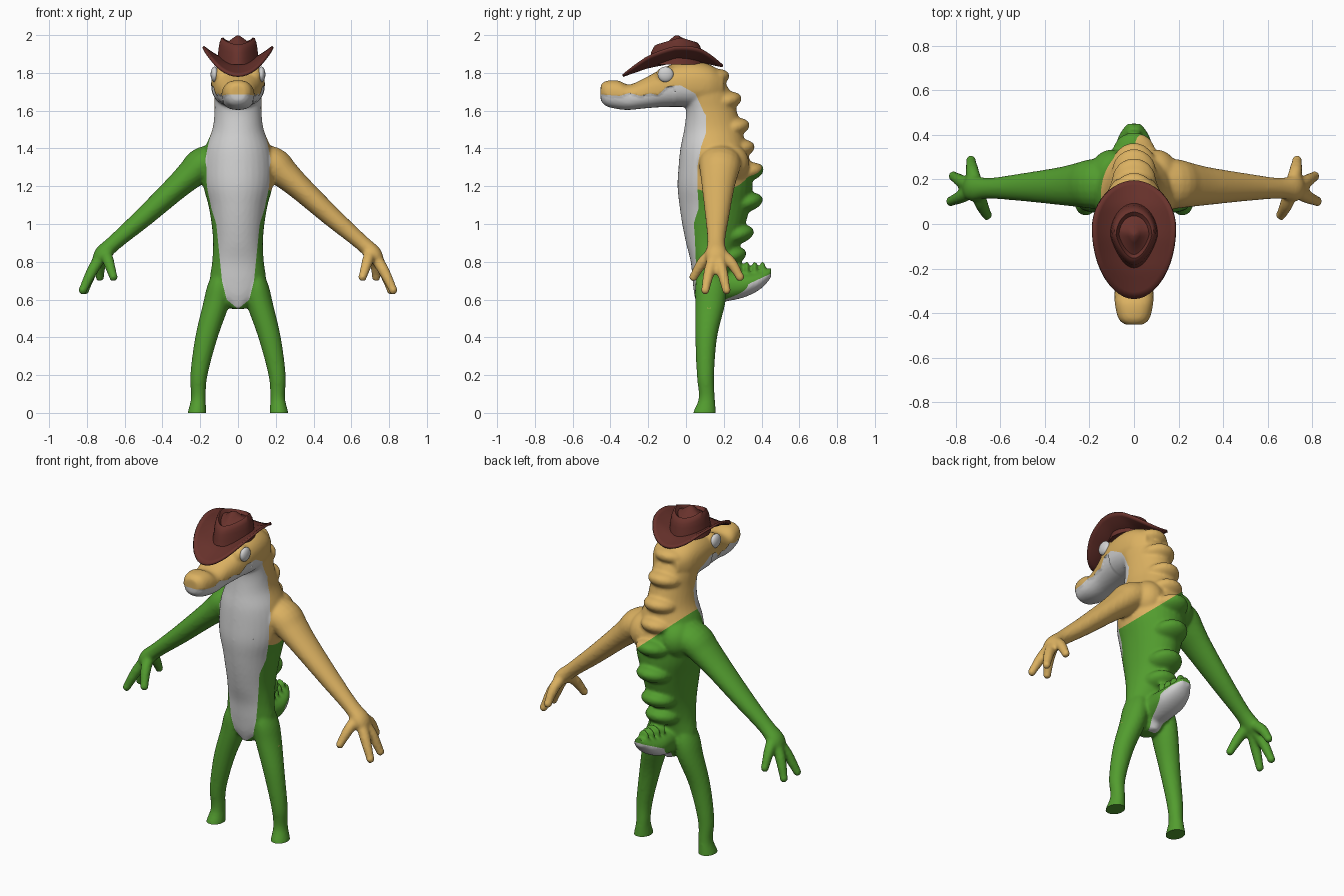
import bpy, bmesh, math
from mathutils import Vector, Matrix

old = bpy.data.objects.get("Cube")
if old:
    bpy.data.objects.remove(old, do_unlink=True)


def material(name, rgb):
    m = bpy.data.materials.new(name)
    m.use_nodes = True
    m.diffuse_color = (*rgb, 1)
    m.node_tree.nodes["Principled BSDF"].inputs["Base Color"].default_value = (*rgb, 1)
    return m


green = material("leaf green", (.085, .335, .028))
tan = material("sandy tan", (.71, .44, .12))
white = material("pale grey", (.64, .64, .64))
brown = material("hat brown", (.14, .032, .025))


def finish(name, bm, mats):
    bmesh.ops.recalc_face_normals(bm, faces=bm.faces)
    me = bpy.data.meshes.new(name)
    bm.to_mesh(me)
    bm.free()
    ob = bpy.data.objects.new(name, me)
    bpy.context.collection.objects.link(ob)
    for m in mats:
        me.materials.append(m)
    return ob


def smooth(ob, angle):
    bpy.ops.object.select_all(action='DESELECT')
    ob.select_set(True)
    bpy.context.view_layer.objects.active = ob
    bpy.ops.object.shade_smooth_by_angle(angle=math.radians(angle))


def lin(table, v):
    """Piecewise linear lookup."""
    if v <= table[0][0]:
        return table[0][1]
    for (a, p), (b, q) in zip(table, table[1:]):
        if v <= b:
            return p + (q - p) * (v - a) / (b - a)
    return table[-1][1]


def spline(rows, n=5):
    """Resample station rows with a Catmull-Rom curve."""
    out = []
    for i in range(len(rows) - 1):
        quad = [rows[max(i - 1, 0)], rows[i], rows[i + 1], rows[min(i + 2, len(rows) - 1)]]
        for k in range(n):
            t = k / n
            out.append([b + t * (c - a + t * (2 * a - 5 * b + 4 * c - d + t * (3 * (b - c) + d - a))) / 2
                        for a, b, c, d in zip(*quad)])
    return out + [list(rows[-1])]


def loft(bm, rings):
    loops = [[bm.verts.new(p) for p in ring] for ring in rings]
    for lo, hi in zip(loops, loops[1:]):
        for i in range(len(lo)):
            bm.faces.new((lo[i - 1], lo[i], hi[i], hi[i - 1]))
    bm.faces.new(loops[0])
    bm.faces.new(loops[-1])


def circle(n=32):
    return [(math.cos(a), math.sin(a)) for a in (2 * math.pi * i / n for i in range(n))]


def power(v, e):
    return math.copysign(abs(v) ** e, v)


def ball(bm, centre, radii, tilt=0):
    bmesh.ops.create_uvsphere(bm, u_segments=24, v_segments=14, radius=1,
                              matrix=Matrix.Translation(centre) @ Matrix.Rotation(tilt, 4, 'X')
                              @ Matrix.Diagonal((*radii, 1)))


def tube(bm, rows):
    """Rows hold x, y, z, radius in the bend plane, radius across."""
    rows = spline(rows, 4)
    pts = [Vector(r[:3]) for r in rows]
    rings = []
    for i, r in enumerate(rows):
        d = (pts[min(i + 1, len(pts) - 1)] - pts[max(i - 1, 0)]).normalized()
        u = d.cross(Vector((0, 1, 0))).normalized()
        v = u.cross(d)
        rings.append([pts[i] + u * c * r[3] + v * s * r[4] for c, s in circle(20)])
    loft(bm, rings)


def lengthwise(bm, rows, e):
    """Rows hold y, half width, top, bottom."""
    loft(bm, [[(w * power(c, e), y, (t + b) / 2 + (t - b) / 2 * power(s, e)) for c, s in circle()]
              for y, w, t, b in spline(rows)])


bm = bmesh.new()

# torso and neck: z, half width, front, widest, back
torso = [(.55, .035, .065, .12, .19), (.62, .12, .045, .13, .21), (.7, .148, .035, .13, .22),
         (.8, .137, .025, .12, .245), (.9, .132, 0, .12, .28), (1, .14, -.02, .12, .315),
         (1.1, .157, -.035, .13, .34), (1.2, .183, -.045, .14, .352), (1.3, .19, -.04, .15, .345),
         (1.4, .175, -.03, .14, .322), (1.5, .136, -.01, .12, .296), (1.6, .124, 0, .1, .268),
         (1.7, .125, -.02, .08, .235), (1.78, .1, -.02, .07, .185)]
loft(bm, [[(w * c, m + (b - m if s > 0 else m - f) * s, z) for c, s in circle()]
          for z, w, f, m, b in spline(torso)])

# head, snout and tail
lengthwise(bm, [(-.452, .04, 1.735, 1.655), (-.425, .07, 1.757, 1.625), (-.36, .086, 1.76, 1.608),
                (-.3, .09, 1.738, 1.604), (-.22, .1, 1.772, 1.612), (-.14, .122, 1.815, 1.618),
                (-.06, .138, 1.85, 1.62), (.04, .142, 1.862, 1.62), (.13, .127, 1.842, 1.63),
                (.2, .085, 1.795, 1.66)], .82)
lengthwise(bm, [(.13, .08, .77, .58), (.25, .085, .752, .597), (.33, .087, .743, .62),
                (.4, .067, .752, .66), (.45, .032, .768, .715)], .95)

# back ridges and tail ridges
for y, z in [(.228, 1.765), (.293, 1.645), (.335, 1.505), (.362, 1.39), (.41, 1.27),
             (.405, 1.11), (.358, .94), (.318, .825)]:
    ball(bm, (0, y - .1, z), (.1, .105, .052), .25)
for k in range(4):
    ball(bm, (0, .28 + .042 * k, .757), (.06 - .008 * k, .016, .046))

for s in (1, -1):
    # legs
    leg = [(.085, .13, .78, .03, .05), (.1, .13, .68, .06, .08), (.115, .128, .58, .07, .08),
           (.167, .107, .4, .06, .058), (.207, .103, .2, .046, .046), (.21, .11, .08, .039, .043),
           (.217, .098, 0, .05, .061), (.217, .098, -.05, .05, .061)]
    loft(bm, [[(s * x + rx * c, y + ry * q, z) for c, q in circle(24)] for x, y, z, rx, ry in spline(leg)])
    # shoulder blades
    ball(bm, (s * .1, .22, 1.32), (.1, .115, .11))
    # arms and palms
    arm = [(.05, .18, 1.36, .07, .11), (.18, .18, 1.32, .09, .112), (.25, .175, 1.262, .078, .1),
           (.33, .17, 1.19, .066, .086), (.5, .165, 1.035, .053, .063), (.65, .16, .905, .042, .047),
           (.72, .16, .84, .043, .058), (.75, .16, .795, .025, .045)]
    tube(bm, [(s * x, y, z, a, b) for x, y, z, a, b in arm])
    # fingers
    for mid, tip in [((.685, .09, .8), (.66, .04, .72)), ((.77, .125, .755), (.822, .102, .65)),
                     ((.77, .19, .755), (.81, .214, .65)), ((.725, .235, .8), (.732, .285, .72))]:
        path = [(.705, .16, .86), mid, tip]
        tube(bm, [(s * p[0], p[1], p[2], r, r) for p, r in zip(path, (.032, .03, .022))])
        ball(bm, (s * tip[0], tip[1], tip[2]), (.024, .024, .024))
    # eye sockets
    ball(bm, (s * .085, -.1, 1.785), (.046, .062, .05))

body = finish("body", bm, (green, tan, white))
remesh = body.modifiers.new("blend", 'REMESH')
remesh.mode = 'VOXEL'
remesh.voxel_size = .009
soft = body.modifiers.new("soften", 'SMOOTH')
soft.factor = .5
soft.iterations = 8
dg = bpy.context.evaluated_depsgraph_get()
blended = bpy.data.meshes.new_from_object(body.evaluated_get(dg))
body.modifiers.clear()
body.data = blended
blended.materials.clear()
for m in (green, tan, white):
    blended.materials.append(m)

# skin colour regions, positive inside
BELLY_WIDTH = [(0, -.2), (.55, 0), (.6, .06), (.7, .085), (.8, .095), (1, .115), (1.2, .178),
               (1.42, .2), (1.5, .4)]
BELLY_DEPTH = [(.6, .1), (1.2, .06), (1.3, .06), (1.41, .08), (1.48, .105)]
MOUTH = [(-.44, 1.685), (-.35, 1.678), (-.3, 1.694), (-.24, 1.678), (-.19, 1.692), (-.15, 1.682),
         (-.1, 1.728), (-.03, 1.735), (.05, 1.69), (.1, 1.58)]


def tan_area(p):
    return max(p.z - 1.33 + .9 * p.x, min(p.x - .19, p.z - .55))


def white_area(p):
    front = min(lin(BELLY_DEPTH, p.z) - p.y, lin(BELLY_WIDTH, p.z) - abs(p.x), lin(MOUTH, p.y) - p.z)
    tail = min(.65 + .46 * (p.y - .26) - p.z, .03 + .35 * (p.y - .17) - abs(p.x), p.y - .15)
    return max(front, tail)


def snap(bm, area):
    """Pull vertices onto a region border so it runs cleanly."""
    d = {v: area(v.co) for v in bm.verts}
    for e in bm.edges:
        a, b = e.verts
        if d[a] * d[b] < 0:
            t = d[a] / (d[a] - d[b])
            v = a if t < .5 else b
            v.co = a.co.lerp(b.co, t)
            d[v] = 0


bm = bmesh.new()
bm.from_mesh(blended)
# flat soles
bmesh.ops.bisect_plane(bm, geom=bm.verts[:] + bm.edges[:] + bm.faces[:], plane_co=(0, 0, 0),
                       plane_no=(0, 0, 1), clear_inner=True)
bmesh.ops.holes_fill(bm, edges=[e for e in bm.edges if e.is_boundary], sides=0)
bmesh.ops.triangulate(bm, faces=bm.faces)
snap(bm, tan_area)
snap(bm, white_area)
for f in bm.faces:
    c = f.calc_center_median()
    f.material_index = 2 if white_area(c) > 0 else 1 if tan_area(c) > 0 else 0
# lower jaw tucked under the lip
for v in bm.verts:
    if v.co.y < -.06 and 1.55 < v.co.z < lin(MOUTH, v.co.y) - .002:
        v.co.x *= .94
bm.to_mesh(blended)
bm.free()
smooth(body, 50)

# eyes
for side, s in (("left", 1), ("right", -1)):
    bm = bmesh.new()
    ball(bm, (s * .124, -.108, 1.792), (.021, .042, .041))
    smooth(finish(side + "_eye", bm, [white]), 60)

# hat brim
CENTRE_LINE = [(-.335, 1.785), (-.2, 1.832), (-.06, 1.858), (.08, 1.86), (.195, 1.836)]
rings = []
for k in (.3, .45, .6, .7, .8, .9, 1):
    ring = []
    for c, s in circle(48):
        x, y = .185 * c * k, -.02 + (.215 if s > 0 else .315) * s * k
        ring.append((x, y, lin(CENTRE_LINE, y) + .08 * (x / .185) ** 2))
    rings.append(ring)
bm = bmesh.new()
loft(bm, rings)
bm.faces.ensure_lookup_table()
bm.faces.remove(bm.faces[-1])
brim = finish("hat_brim", bm, [brown])
thick = brim.modifiers.new("thickness", 'SOLIDIFY')
thick.thickness = .013
thick.offset = 0
smooth(brim, 50)

# hat crown with a dented top: scale, height, slope
crown = [(1.05, 1.845, 0), (1, 1.875, 0), (.96, 1.925, .1), (.91, 1.962, .25), (.83, 1.985, .3),
         (.74, 1.988, .3), (.62, 1.968, .3), (.45, 1.97, .25), (.25, 1.987, .2), (.06, 2, .1)]
rings = []
for k, h, slope in crown:
    ring = []
    for c, s in circle(40):
        y = -.05 + .14 * s * k
        ring.append((.108 * c * k * (1 - .3 * max(0, -s)), y, h - slope * abs(y + .03)))
    rings.append(ring)
bm = bmesh.new()
loft(bm, rings)
smooth(finish("hat_crown", bm, [brown]), 50)
